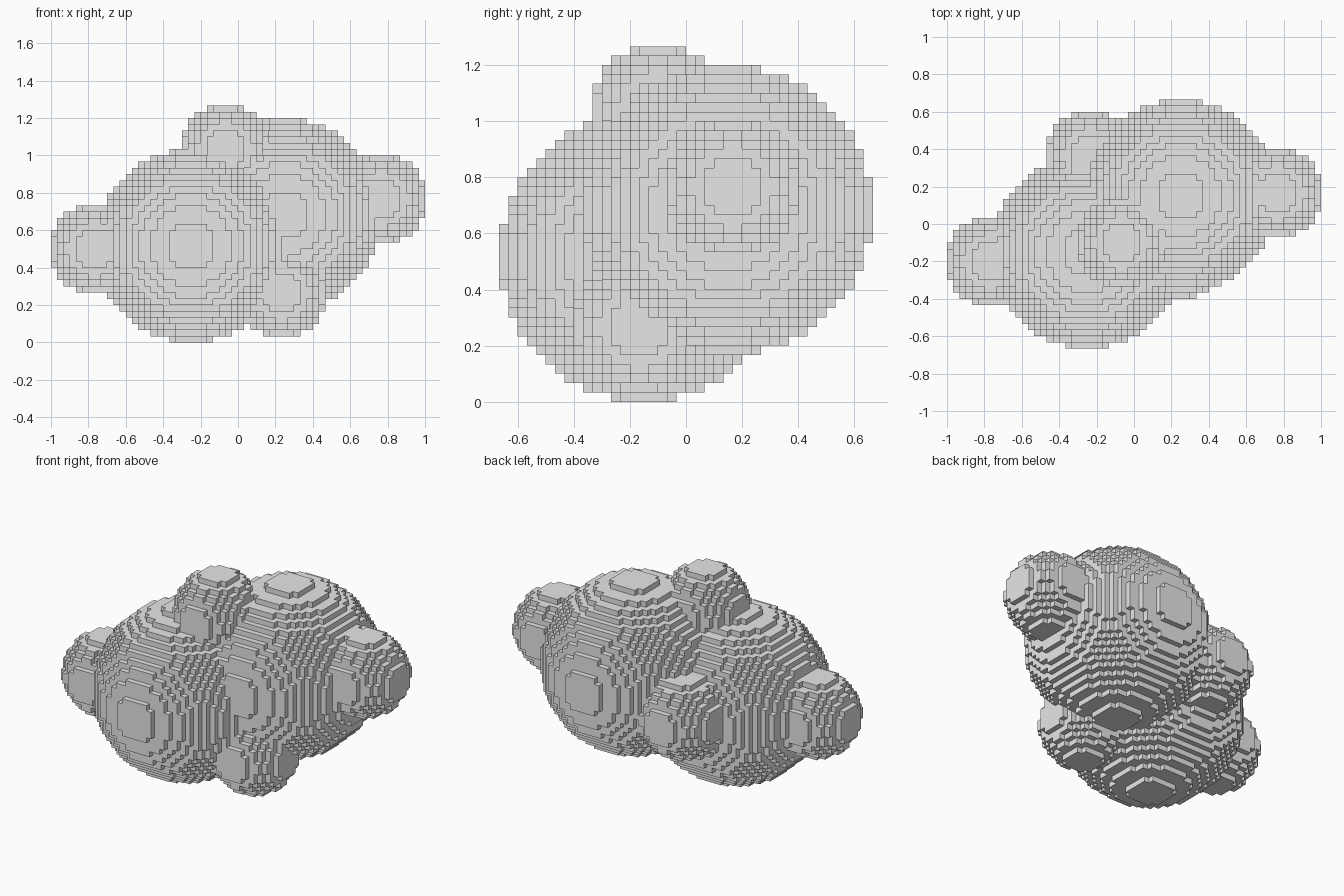
import bpy
import bmesh
from mathutils import Vector

cube = bpy.data.objects.get("Cube")
if cube:
    bpy.data.objects.remove(cube, do_unlink=True)

STEP = 1 / 30          # edge length of one block
BIG, SMALL = 15.5, 7.2  # ball radii in blocks

# Balls: name, centre in blocks, radius in blocks
BALLS = [
    ("front_body_ball", (-7.5, -4.5, 15.5), BIG),
    ("back_body_ball", (7.5, 4.5, 20.5), BIG),
    ("left_knob", (23, 5, 23), SMALL),
    ("right_knob", (-23, -6, 15), SMALL),
    ("top_knob", (-2, -3, 31), SMALL),
    ("lower_front_knob", (7, -5, 8), SMALL),
    ("back_knob", (-7, 11, 17), SMALL),
]

# One grey material
grey = bpy.data.materials.new("light_grey")
grey.use_nodes = True
colour = (0.8, 0.8, 0.8, 1.0)
grey.diffuse_color = colour
grey.node_tree.nodes["Principled BSDF"].inputs["Base Color"].default_value = colour


def ball_blocks(centre, radius):
    """Grid cells whose middle lies inside the ball."""
    c = Vector(centre)
    spans = [range(int(v - radius) - 2, int(v + radius) + 3) for v in centre]
    return {(i, j, k) for i in spans[0] for j in spans[1] for k in spans[2]
            if (Vector((i + 0.5, j + 0.5, k + 0.5)) - c).length <= radius}


def add_block_part(name, cells, solid):
    """Mesh of the outer block faces of one part."""
    bm = bmesh.new()
    corners = {}

    def corner(p):
        if p not in corners:
            corners[p] = bm.verts.new(Vector(p) * STEP)
        return corners[p]

    for cell in sorted(cells):
        for axis in range(3):
            u, v = (axis + 1) % 3, (axis + 2) % 3
            for side in (0, 1):
                neighbour = list(cell)
                neighbour[axis] += 2 * side - 1
                if tuple(neighbour) in solid:
                    continue
                quad = []
                for a, b in ((0, 0), (1, 0), (1, 1), (0, 1)):
                    p = list(cell)
                    p[axis] += side
                    p[u] += a
                    p[v] += b
                    quad.append(corner(tuple(p)))
                bm.faces.new(quad if side else quad[::-1])
    mesh = bpy.data.meshes.new(name)
    bm.to_mesh(mesh)
    bm.free()
    mesh.materials.append(grey)
    bpy.context.collection.objects.link(bpy.data.objects.new(name, mesh))


# Each block belongs to the first ball that contains it
parts, solid = [], set()
for name, centre, radius in BALLS:
    cells = ball_blocks(centre, radius) - solid
    solid |= cells
    parts.append((name, cells))

for name, cells in parts:
    add_block_part(name, cells, solid)
